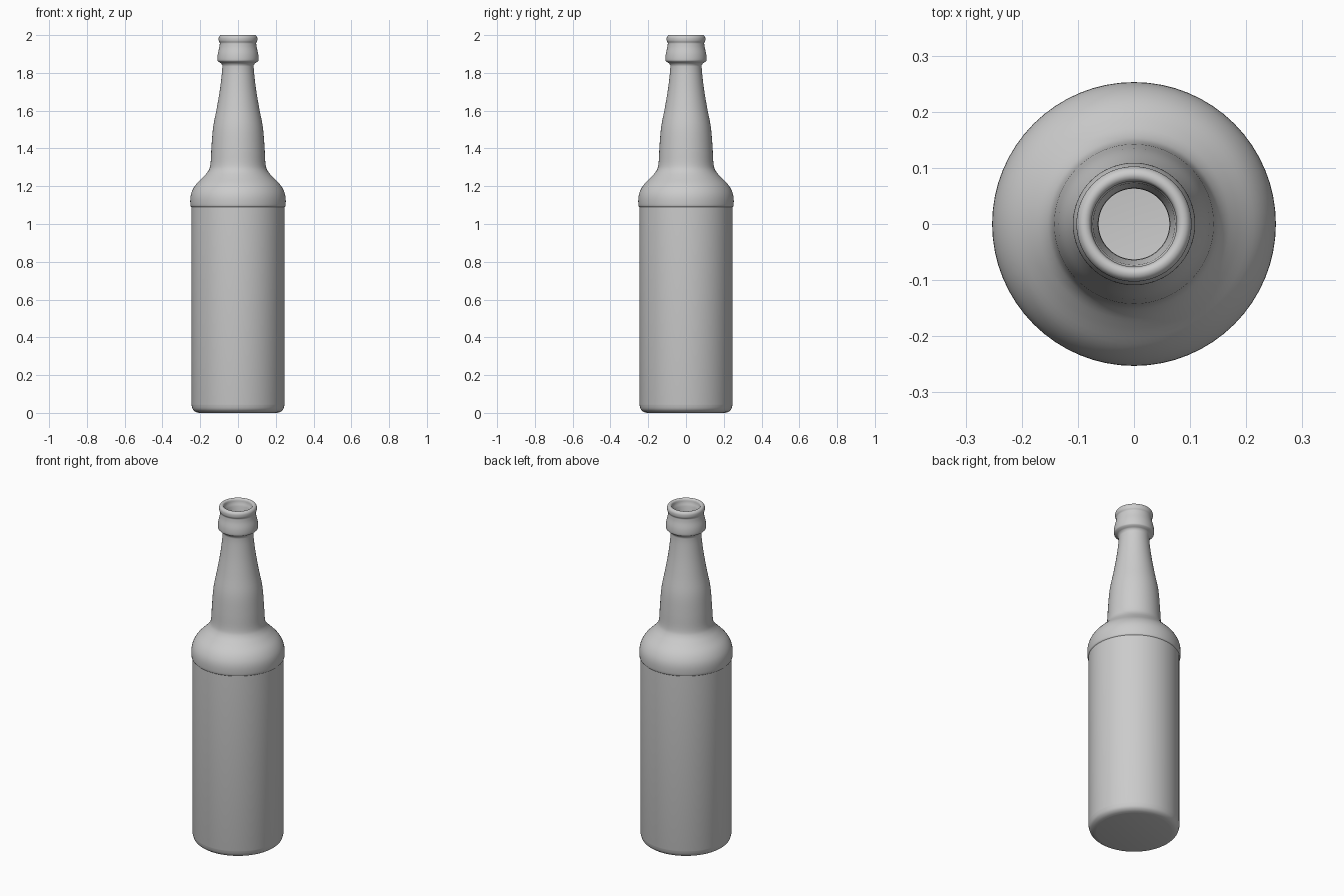
import bpy
import bmesh
import math

cube = bpy.data.objects.get("Cube")
if cube:
    bpy.data.objects.remove(cube, do_unlink=True)

SIDES = 64


def material(name, colour):
    mat = bpy.data.materials.new(name)
    mat.use_nodes = True
    mat.diffuse_color = colour
    mat.node_tree.nodes["Principled BSDF"].inputs["Base Color"].default_value = colour
    return mat


def smooth_run(points, steps=4):
    """Catmull-Rom curve through (radius, height) points."""
    ends = [points[0]] + points + [points[-1]]
    run = []
    for a, b, c, d in zip(ends, ends[1:], ends[2:], ends[3:]):
        for i in range(steps):
            t = i / steps
            run.append(tuple(
                0.5 * (2 * q + (r - p) * t + (2 * p - 5 * q + 4 * r - s) * t ** 2
                       + (3 * q - p - 3 * r + s) * t ** 3)
                for p, q, r, s in zip(a, b, c, d)))
    return run + [points[-1]]


def lathe(name, profile, mat):
    """Revolve a profile around z, closing both ends with flat discs."""
    bm = bmesh.new()
    rings = []
    for radius, z in profile:
        rings.append([bm.verts.new((radius * math.cos(math.tau * i / SIDES),
                                    radius * math.sin(math.tau * i / SIDES), z))
                      for i in range(SIDES)])
    for low, high in zip(rings, rings[1:]):
        for i in range(SIDES):
            j = (i + 1) % SIDES
            bm.faces.new((low[i], low[j], high[j], high[i]))
    bm.faces.new(rings[0][::-1])
    bm.faces.new(rings[-1])
    mesh = bpy.data.meshes.new(name)
    bm.to_mesh(mesh)
    bm.free()
    obj = bpy.data.objects.new(name, mesh)
    bpy.context.collection.objects.link(obj)
    mesh.materials.append(mat)
    bpy.ops.object.select_all(action="DESELECT")
    obj.select_set(True)
    bpy.context.view_layer.objects.active = obj
    bpy.ops.object.shade_smooth_by_angle(angle=math.radians(40))
    return obj


# Outer wall: rounded base, recessed label panel, shoulder and neck
base = smooth_run([(0.205, 0), (0.225, 0.006), (0.24, 0.02), (0.247, 0.045)])
shoulder = smooth_run([(0.247, 1.09), (0.252, 1.1), (0.252, 1.14), (0.243, 1.175),
                       (0.222, 1.21), (0.185, 1.248), (0.158, 1.28), (0.146, 1.315),
                       (0.141, 1.4), (0.132, 1.51), (0.113, 1.61), (0.096, 1.71),
                       (0.085, 1.8), (0.083, 1.84)])
# Finish: flared collar and rolled lip
collar = smooth_run([(0.09, 1.851), (0.104, 1.86), (0.109, 1.87), (0.107, 1.9),
                     (0.099, 1.935), (0.096, 1.958)])
lip = smooth_run([(0.098, 1.962), (0.102, 1.971), (0.102, 1.987),
                  (0.096, 1.997), (0.087, 2.0), (0.079, 1.996), (0.076, 1.987)])
# Inner wall, from the mouth down to the flat floor
mouth = [(0.076, 1.972), (0.073, 1.968), (0.072, 1.955), (0.064, 1.93), (0.063, 1.84)]
inside = smooth_run([(0.066, 1.8), (0.076, 1.71), (0.093, 1.61), (0.112, 1.51),
                     (0.121, 1.4), (0.126, 1.32), (0.14, 1.27), (0.2, 1.2),
                     (0.228, 1.14), (0.227, 1.09)])
floor = [(0.227, 0.05), (0.215, 0.03), (0.19, 0.02)]

glass = material("grey glass", (0.6, 0.6, 0.6, 1))
lathe("bottle", base + shoulder + collar + lip + mouth + inside + floor, glass)
